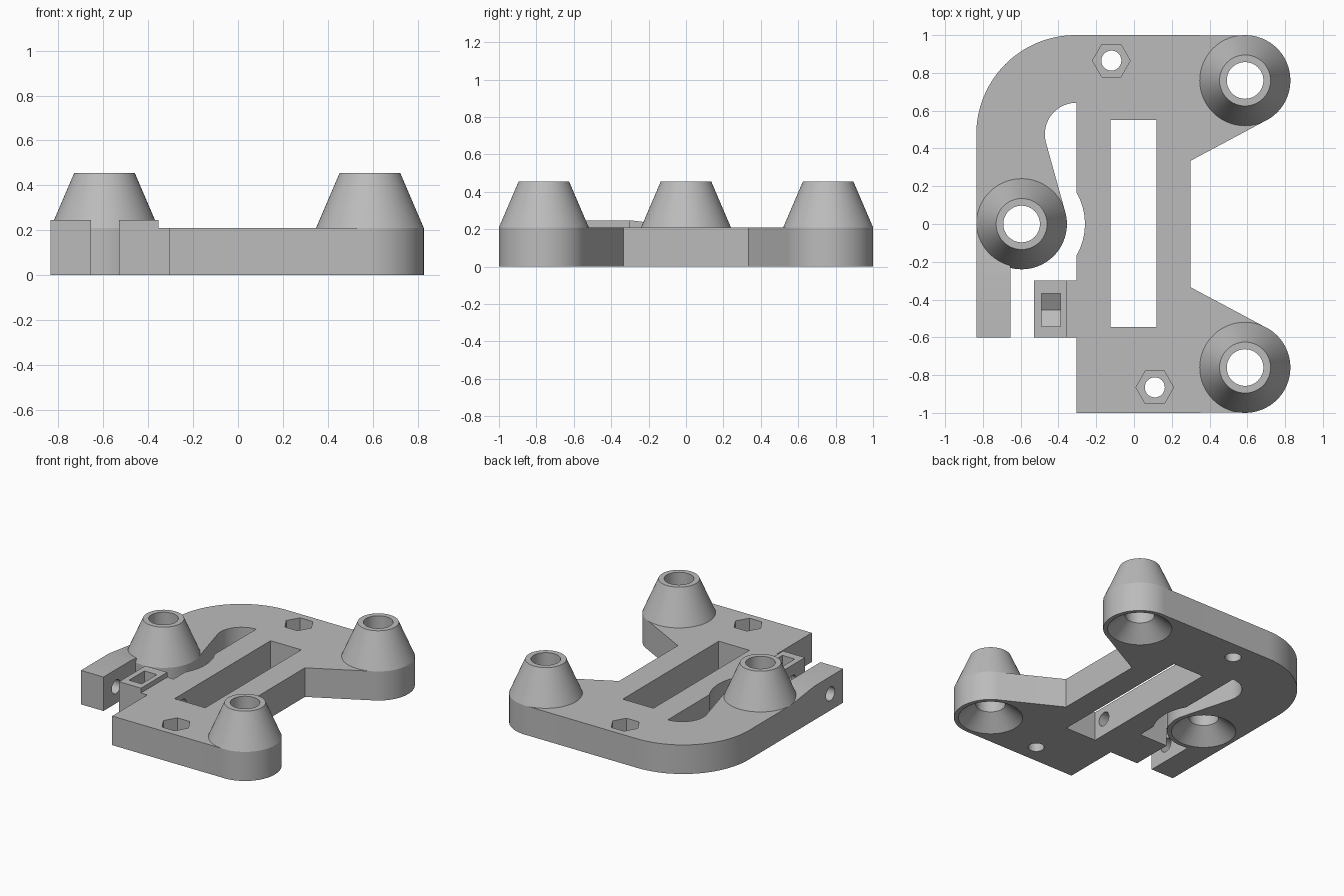
import bpy, bmesh, math
from mathutils import Matrix, Vector

cube = bpy.data.objects.get("Cube")
if cube:
    bpy.data.objects.remove(cube, do_unlink=True)

grey = bpy.data.materials.new("plain grey")
grey.use_nodes = True
colour = (0.5, 0.5, 0.5, 1)
grey.diffuse_color = colour
grey.node_tree.nodes["Principled BSDF"].inputs["Base Color"].default_value = colour

THICK, RAISED, TOP = 0.21, 0.245, 0.455
BOSS_R = 0.24
LEFT_BOSS = (-0.595, 0)
BOSSES = [LEFT_BOSS, (0.588, 0.76), (0.588, -0.76)]
SCREWS = [(-0.12, 0.865), (0.11, -0.865)]
CLAMP_Y, CLAMP_Z = -0.455, 0.12


def make(name, bm):
    bmesh.ops.recalc_face_normals(bm, faces=bm.faces)
    mesh = bpy.data.meshes.new(name)
    bm.to_mesh(mesh)
    bm.free()
    mesh.materials.append(grey)
    obj = bpy.data.objects.new(name, mesh)
    bpy.context.collection.objects.link(obj)
    return obj


def prism(name, points, vector):
    """Extrude a closed outline of 3D points."""
    bm = bmesh.new()
    face = bm.faces.new([bm.verts.new(p) for p in points])
    new = bmesh.ops.extrude_face_region(bm, geom=[face])["geom"]
    verts = [v for v in new if isinstance(v, bmesh.types.BMVert)]
    bmesh.ops.translate(bm, vec=Vector(vector), verts=verts)
    return make(name, bm)


def box(name, x, y, z):
    ring = [(x[0], y[0]), (x[1], y[0]), (x[1], y[1]), (x[0], y[1])]
    return prism(name, [(a, b, z[0]) for a, b in ring], (0, 0, z[1] - z[0]))


def lathe(name, profile, centre, sides=64):
    """Spin a radius/height profile, capped at both ends."""
    bm = bmesh.new()
    rings = [[bm.verts.new((centre[0] + r * math.cos(i * math.tau / sides),
                            centre[1] + r * math.sin(i * math.tau / sides), z))
              for i in range(sides)] for r, z in profile]
    for low, high in zip(rings, rings[1:]):
        for i in range(sides):
            j = (i + 1) % sides
            bm.faces.new((low[i], low[j], high[j], high[i]))
    bm.faces.new(rings[0])
    bm.faces.new(rings[-1])
    return make(name, bm)


def arc(centre, r, start, end, steps):
    angles = [math.radians(start + (end - start) * i / steps) for i in range(steps + 1)]
    return [(centre[0] + r * math.cos(a), centre[1] + r * math.sin(a)) for a in angles]


def combine(target, other, operation):
    mod = target.modifiers.new(operation.lower(), 'BOOLEAN')
    mod.operation, mod.solver, mod.object = operation, 'EXACT', other
    bpy.context.view_layer.objects.active = target
    bpy.ops.object.modifier_apply(modifier=mod.name)
    bpy.data.objects.remove(other, do_unlink=True)


# Flat plate with the curved flexible arm and its slot
outline = [(-0.305, -1), (0.588, -0.999), (0.699, -0.548), (0.3, -0.335),
           (0.3, 0.335), (0.699, 0.548), (0.588, 0.999)]
outline += arc((-0.31, 0.475), 0.525, 90, 180, 24)
outline += [(-0.835, 0), LEFT_BOSS, (-0.363, 0.06)]
outline += arc((-0.305, 0.475), 0.167, 194, 90, 16)
outline += arc(LEFT_BOSS, 0.335, 30, -30, 16)
outline += [(-0.305, -0.3), (-0.53, -0.3), (-0.53, -0.6), (-0.305, -0.6)]
body = prism("mounting_plate", [(x, y, 0) for x, y in outline], (0, 0, THICK))

# Clamp arm and the raised nut block facing it
side = [(-0.6, 0), (-0.6, RAISED), (-0.28, RAISED), (0, THICK), (0, 0)]
arm = prism("clamp_arm", [(-0.835, y, z) for y, z in side], (0.18, 0, 0))
combine(body, arm, 'UNION')
combine(body, box("nut_block", (-0.53, -0.355), (-0.6, -0.3), (0, RAISED)), 'UNION')

# Conical bosses
for c in BOSSES:
    boss = lathe("boss", [(BOSS_R, 0), (BOSS_R, THICK), (0.135, TOP)], c)
    combine(body, boss, 'UNION')

# Bores with countersinks underneath
for c in BOSSES:
    bore = lathe("bore", [(0.222, -0.01), (0.097, 0.1), (0.097, 0.6)], c)
    combine(body, bore, 'DIFFERENCE')

# Long window through the plate
combine(body, box("window", (-0.125, 0.12), (-0.545, 0.55), (-0.1, 0.5)), 'DIFFERENCE')

# Screw holes with hexagonal nut recesses
for c in SCREWS:
    combine(body, lathe("screw_hole", [(0.053, -0.1), (0.053, 0.4)], c, 32), 'DIFFERENCE')
    combine(body, lathe("nut_recess", [(0.1, 0.11), (0.1, 0.4)], c, 6), 'DIFFERENCE')

# Nut slot with a pointed floor, and the clamp screw hole across arm and block
w = 0.0875
slot = [(CLAMP_Y - w, 0.4), (CLAMP_Y - w, CLAMP_Z - 0.05), (CLAMP_Y, CLAMP_Z - 0.1),
        (CLAMP_Y + w, CLAMP_Z - 0.05), (CLAMP_Y + w, 0.4)]
combine(body, prism("nut_slot", [(-0.49, y, z) for y, z in slot], (0.1, 0, 0)), 'DIFFERENCE')
ring = arc((CLAMP_Y, CLAMP_Z), 0.05, 0, 348.75, 31)
combine(body, prism("clamp_hole", [(-1, y, z) for y, z in ring], (1, 0, 0)), 'DIFFERENCE')

# Smooth the round walls, keep the edges crisp
bpy.ops.object.select_all(action='DESELECT')
body.select_set(True)
bpy.context.view_layer.objects.active = body
bpy.ops.object.shade_smooth_by_angle(angle=math.radians(20))
